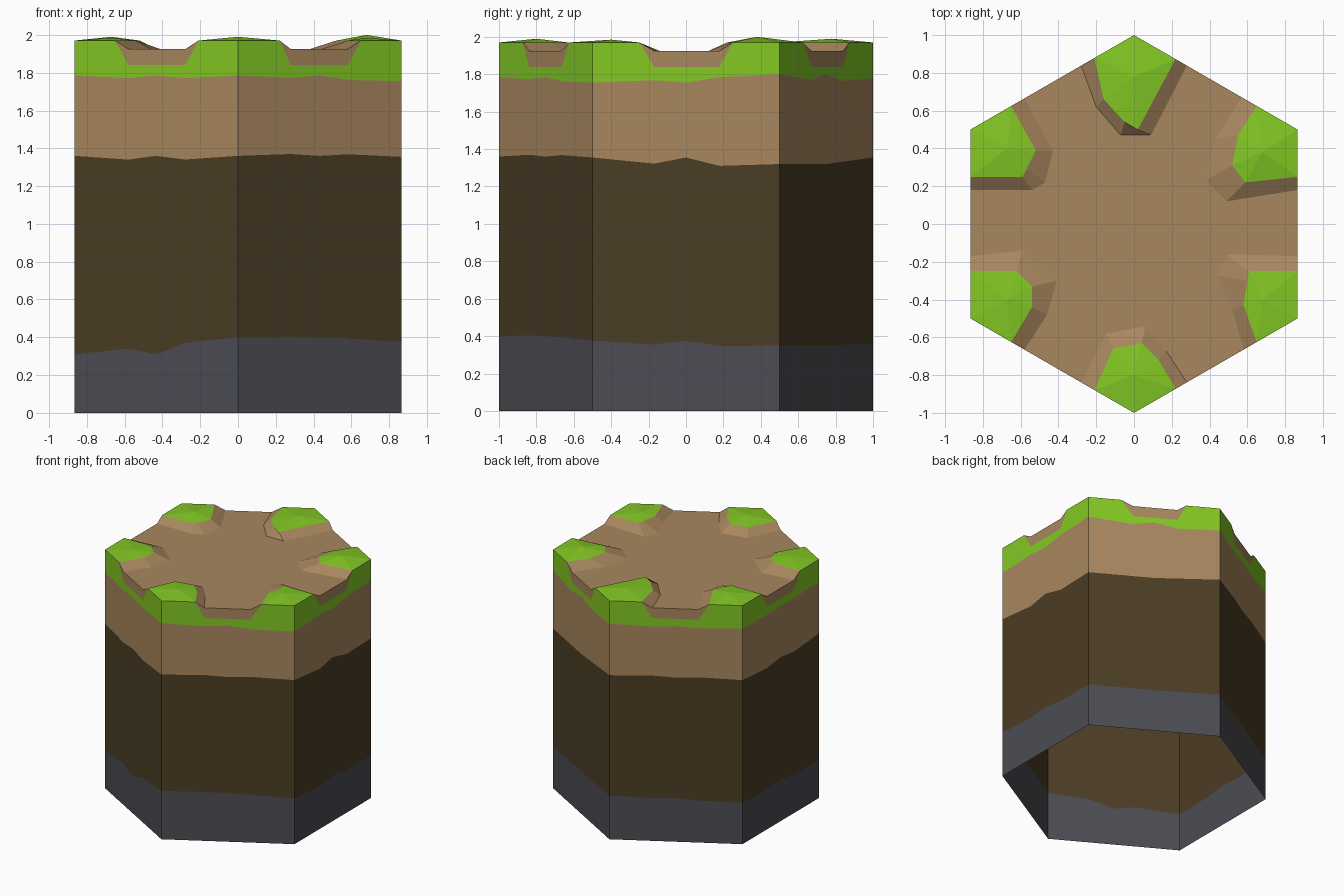
import bpy, math
from mathutils import Vector

if "Cube" in bpy.data.objects:
    bpy.data.objects.remove(bpy.data.objects["Cube"])

FLOOR, RIM, NOTCH = 1.925, 1.97, 1.84


def material(name, rgb):
    m = bpy.data.materials.new(name)
    lin = [((c / 255 + 0.055) / 1.055) ** 2.4 for c in rgb]
    m.diffuse_color = (*lin, 1)
    m.use_nodes = True
    m.node_tree.nodes["Principled BSDF"].inputs["Base Color"].default_value = m.diffuse_color
    return m


GRASS = material("grass green", (131, 200, 36))
DIRT = material("light dirt", (168, 135, 94))
SOIL = material("dark soil", (75, 61, 36))
STONE = material("grey stone", (76, 76, 84))


def build(name, polys, mat):
    """Mesh from polygons of 3D points, sharing equal points."""
    index, faces = {}, []
    for poly in polys:
        face = []
        for p in poly:
            i = index.setdefault(tuple(round(c, 4) for c in p), len(index))
            if i not in face:
                face.append(i)
        if len(face) > 2:
            faces.append(face)
    me = bpy.data.meshes.new(name)
    me.from_pydata(list(index), [], faces)
    me.materials.append(mat)
    ob = bpy.data.objects.new(name, me)
    bpy.context.collection.objects.link(ob)


# hexagon corners, counter-clockwise from the front one
corners = [Vector((math.cos(a), math.sin(a))) for a in
           (math.radians(60 * i - 90) for i in range(6))]

# per corner: grass outline, slope foot, peak
mounds = [
    ([(-.21, -.88), (-.11, -.66), (.04, -.63), (.13, -.72), (.22, -.87)],
     [(-.28, -.84), (-.15, -.58), (.06, -.54), (.17, -.67), (.28, -.84)], (0, -.8, 1.99)),
    ([(.65, -.625), (.58, -.43), (.60, -.30), (.61, -.25), (.866, -.25)],
     [(.58, -.665), (.52, -.45), (.44, -.27), (.49, -.16), (.866, -.17)], (.68, -.4, 1.985)),
    ([(.866, .25), (.59, .22), (.52, .31), (.55, .47), (.65, .625)],
     [(.866, .18), (.49, .12), (.38, .23), (.43, .45), (.57, .67)], (.68, .38, 2.0)),
    ([(.22, .873), (.02, .50), (-.05, .54), (-.16, .66), (-.21, .88)],
     [(.28, .84), (.09, .47), (-.07, .47), (-.2, .62), (-.28, .84)], (0, .78, 1.99)),
    ([(-.65, .625), (-.52, .39), (-.57, .29), (-.59, .25), (-.866, .25)],
     [(-.58, .665), (-.43, .39), (-.47, .22), (-.54, .18), (-.866, .18)], (-.67, .4, 1.99)),
    ([(-.866, -.25), (-.62, -.25), (-.54, -.33), (-.54, -.44), (-.65, -.625)],
     [(-.866, -.17), (-.59, -.14), (-.41, -.3), (-.46, -.48), (-.58, -.665)], (-.67, -.4, 1.985)),
]

# stratum heights at corner, mid-edge, corner ... round the hexagon
stone_top = [.40, .405, .375, .345, .35, .35, .36, .35, .34, .32, .31, .355]
soil_top = [1.36, 1.375, 1.355, 1.305, 1.32, 1.32, 1.355, 1.37, 1.355, 1.32, 1.36, 1.33]
dirt_top = [1.785, 1.765, 1.755, 1.775, 1.80, 1.755, 1.78, 1.765, 1.78, 1.77, 1.785, 1.765]


def snap(p, k):
    """Fraction of point p along hexagon edge k."""
    d = corners[(k + 1) % 6] - corners[k]
    return (Vector(p) - corners[k]).dot(d) / d.length_squared


def height(table, k, t):
    i = 2 * k + (1 if t > .5 else 0)
    f = (t * 2) % 1 if t < 1 else 1
    return table[i % 12] * (1 - f) + table[(i + 1) % 12] * f


def at(p, z):
    return (p[0], p[1], z)


parts = {n: [] for n in ("stone_layer", "soil_layer", "dirt_layer", "grass_band",
                         "notch_dirt", "mound_slopes", "grass_mounds")}

# side walls, one column strip at a time
for k in range(6):
    a, b = mounds[k], mounds[(k + 1) % 6]
    ts = [0, snap(a[0][-1], k), snap(a[1][-1], k), .5,
          snap(b[1][0], k), snap(b[0][0], k), 1]
    pts = [corners[k].lerp(corners[(k + 1) % 6], t) for t in ts]
    a[0][-1], a[1][-1], b[1][0], b[0][0] = (tuple(pts[i]) for i in (1, 2, 4, 5))
    grass_z = [RIM, RIM, NOTCH, NOTCH, NOTCH, RIM, RIM]
    top_z = [RIM, RIM, FLOOR, FLOOR, FLOOR, RIM, RIM]
    levels = [[0] * 7] + [[height(s, k, t) for t in ts]
                          for s in (stone_top, soil_top, dirt_top)] + [grass_z, top_z]
    for name, lo, hi in zip(parts, levels, levels[1:]):
        for i in range(6):
            p, q = pts[i], pts[i + 1]
            if hi[i] - lo[i] + hi[i + 1] - lo[i + 1] > 1e-6:
                parts[name].append([at(p, lo[i]), at(q, lo[i + 1]),
                                    at(q, hi[i + 1]), at(p, hi[i])])

# corner mounds with dirt slopes
path = []
for k, (rim, foot, peak) in enumerate(mounds):
    path += [at(p, FLOOR) for p in foot]
    for i in range(len(rim) - 1):
        parts["mound_slopes"].append([at(rim[i], RIM), at(rim[i + 1], RIM),
                                      at(foot[i + 1], FLOOR), at(foot[i], FLOOR)])
    ring = [at(p, RIM) for p in rim] + [at(corners[k], RIM)]
    for i in range(len(ring)):
        parts["grass_mounds"].append([ring[i], peak, ring[(i + 1) % len(ring)]])

mats = [STONE, SOIL, DIRT, GRASS, DIRT, DIRT, GRASS]
for (name, polys), mat in zip(parts.items(), mats):
    build(name, polys, mat)
build("path_floor", [path], DIRT)
